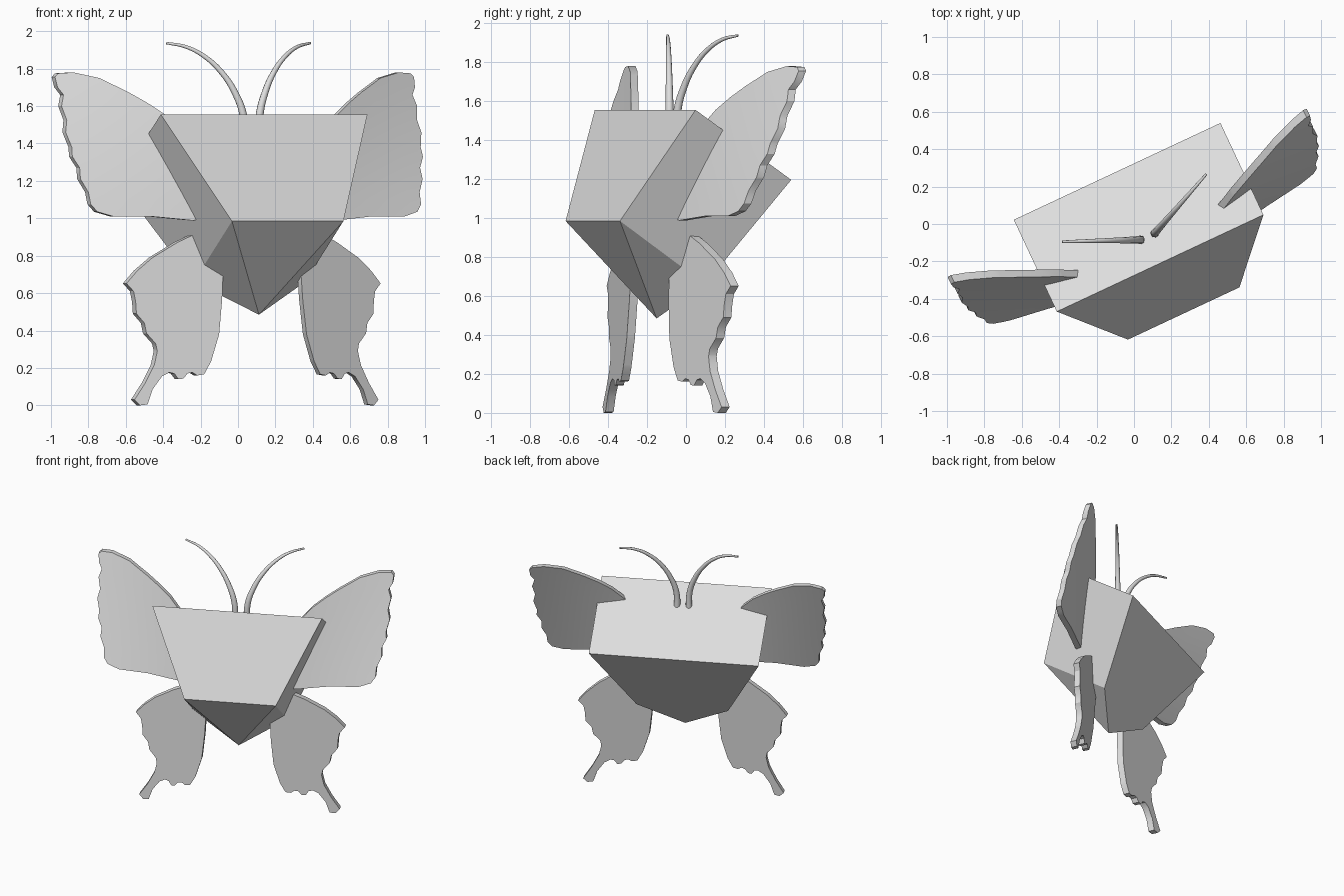
import bpy
import bmesh
import math
from mathutils import Matrix

default_cube = bpy.data.objects.get("Cube")
if default_cube:
    bpy.data.objects.remove(default_cube, do_unlink=True)

# One plain grey for every part
grey = bpy.data.materials.new("light_grey")
grey.use_nodes = True
grey.diffuse_color = (0.73, 0.73, 0.73, 1)
grey.node_tree.nodes["Principled BSDF"].inputs["Base Color"].default_value = grey.diffuse_color

# The whole figure is symmetric in its own frame, then turned about z
TURN = Matrix.Translation((0.034, 0.016, 0)) @ Matrix.Rotation(math.radians(25.1), 4, "Z")


def finish(bm, name):
    """Turn a bmesh into a grey object placed in the figure's frame."""
    bmesh.ops.recalc_face_normals(bm, faces=bm.faces)
    mesh = bpy.data.meshes.new(name)
    bm.to_mesh(mesh)
    bm.free()
    mesh.transform(TURN)
    mesh.materials.append(grey)
    obj = bpy.data.objects.new(name, mesh)
    bpy.context.collection.objects.link(obj)
    return obj


def select_only(obj):
    bpy.ops.object.select_all(action="DESELECT")
    obj.select_set(True)
    bpy.context.view_layer.objects.active = obj


def smooth(obj, angle):
    select_only(obj)
    bpy.ops.object.shade_smooth_by_angle(angle=math.radians(angle))


def make_body():
    """Faceted gem: convex hull of four mirrored corners and a lower point."""
    corners = [(0.61, -0.249, 1.555), (0.61, 0.293, 1.196),
               (0.329, -0.546, 0.985), (0.329, -0.064, 0.66)]
    bm = bmesh.new()
    bm.verts.new((0, -0.184, 0.485))
    for x, y, z in corners:
        for side in (-1, 1):
            bm.verts.new((side * x, y, z))
    bmesh.ops.convex_hull(bm, input=bm.verts)
    bmesh.ops.dissolve_limit(bm, angle_limit=math.radians(4),
                             verts=bm.verts, edges=bm.edges)
    finish(bm, "body")


def make_wing(name, outline, surface, thickness, side):
    """Flat outline, cut into strips, thickened and bent onto a surface."""
    offset, sweep, lean, twist = surface
    bm = bmesh.new()
    bm.faces.new([bm.verts.new((x, 0, z)) for x, z in outline])
    for normal in ((1, 0, 0), (0, 0, 1)):
        for step in range(2, 18):
            cut = [c * step / 10 for c in normal]
            bmesh.ops.bisect_plane(bm, geom=bm.verts[:] + bm.edges[:] + bm.faces[:],
                                   plane_co=cut, plane_no=normal, dist=0.002)
    back = bmesh.ops.extrude_face_region(bm, geom=bm.faces[:])
    moved = [v for v in back["geom"] if isinstance(v, bmesh.types.BMVert)]
    bmesh.ops.translate(bm, verts=moved, vec=(0, thickness, 0))
    for v in bm.verts:
        x, y, z = v.co
        bent = offset + sweep * x + lean * z + twist * x * z
        v.co = (side * x, y - thickness / 2 + bent, z)
    smooth(finish(bm, name), 30)


def make_antenna(name, path, side):
    """Tapered curve that bends outward and back."""
    curve = bpy.data.curves.new(name, "CURVE")
    curve.dimensions = "3D"
    curve.bevel_depth = 0.024
    curve.bevel_resolution = 3
    curve.resolution_u = 6
    curve.use_fill_caps = True
    spline = curve.splines.new("BEZIER")
    spline.bezier_points.add(len(path) - 1)
    for i, (x, z) in enumerate(path):
        point = spline.bezier_points[i]
        point.co = (side * x, 0.44 * x - 0.11, z)
        point.radius = 1 - 0.72 * i / (len(path) - 1)
        point.handle_left_type = point.handle_right_type = "AUTO"
    obj = bpy.data.objects.new(name, curve)
    bpy.context.collection.objects.link(obj)
    select_only(obj)
    bpy.ops.object.convert(target="MESH")
    obj = bpy.context.view_layer.objects.active
    obj.data.transform(TURN)
    obj.data.materials.clear()
    obj.data.materials.append(grey)
    smooth(obj, 50)


# Outlines of one side: root, leading edge, scalloped outer edge, lower edge
upper_outline = [
    (.38, 1.42), (.51, 1.555), (.6, 1.62), (.69, 1.675), (.83, 1.75), (.96, 1.78),
    (1.04, 1.775), (1.06, 1.755), (1.055, 1.7), (1.03, 1.66), (1.05, 1.6),
    (1.034, 1.525), (1.05, 1.46), (1.03, 1.38), (1.035, 1.33), (1.005, 1.27),
    (1.01, 1.21), (.978, 1.14), (.975, 1.075), (.945, 1.035), (.86, 1.01),
    (.65, 1.01), (.42, .988), (.36, 1.0)]
lower_outline = [
    (.28, .8), (.38, .914), (.47, .872), (.607, .79), (.69, .72), (.75, .652),
    (.713, .61), (.703, .555), (.7, .49), (.658, .44), (.648, .385), (.6, .33),
    (.592, .29), (.61, .215), (.66, .12), (.72, .03), (.69, 0), (.65, .005),
    (.622, .085), (.57, .155), (.53, .176), (.503, .17), (.482, .14), (.455, .143),
    (.433, .17), (.406, .176), (.38, .16), (.343, .166), (.304, .235), (.258, .38),
    (.238, .565), (.231, .69)]
antenna_path = [(.042, 1.4), (.048, 1.55), (.088, 1.67), (.15, 1.775),
                (.235, 1.863), (.33, 1.917), (.425, 1.937)]

make_body()
for side, label in ((1, "left"), (-1, "right")):
    make_wing(label + "_upper_wing", upper_outline, (-0.453, -0.06, 0.165, 0.2), 0.042, side)
    make_wing(label + "_lower_wing", lower_outline, (-0.283, 0.21, 0.05, 0), 0.046, side)
    make_antenna(label + "_antenna", antenna_path, side)
